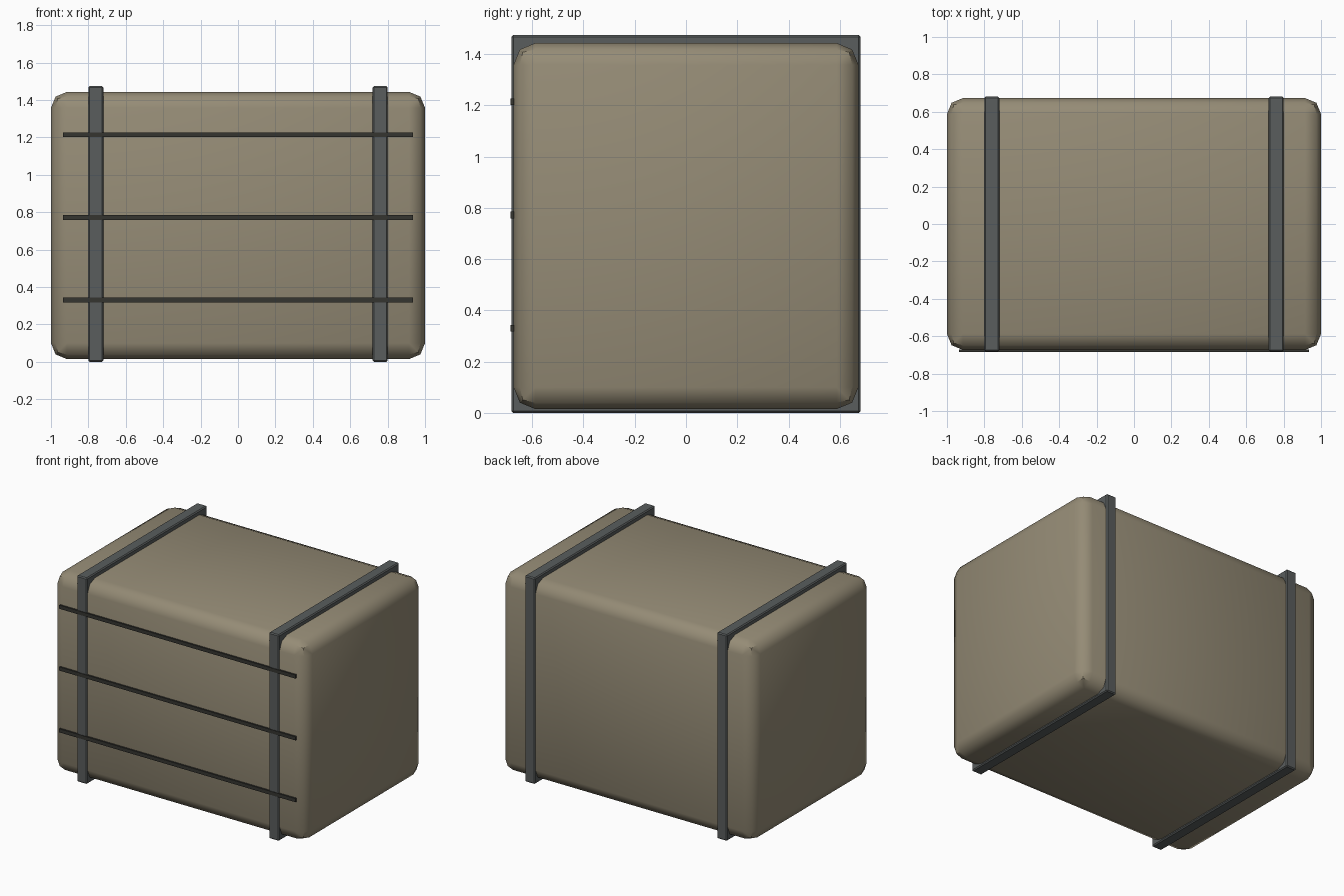
import bpy

if "Cube" in bpy.data.objects:
    bpy.data.objects.remove(bpy.data.objects["Cube"])


def material(name, rgb):
    m = bpy.data.materials.new(name)
    m.diffuse_color = (*rgb, 1)
    m.use_nodes = True
    m.node_tree.nodes["Principled BSDF"].inputs["Base Color"].default_value = m.diffuse_color
    return m


def box(name, lo, hi, mat, bevel=0, segments=1):
    """Box spanning lo..hi with optional bevelled edges."""
    bpy.ops.mesh.primitive_cube_add(size=1, location=[(a + b) / 2 for a, b in zip(lo, hi)])
    ob = bpy.context.object
    ob.name = name
    ob.scale = [b - a for a, b in zip(lo, hi)]
    bpy.ops.object.transform_apply(location=False, rotation=False, scale=True)
    ob.data.materials.append(mat)
    if bevel:
        mod = ob.modifiers.new("bevel", "BEVEL")
        mod.width = bevel
        mod.segments = segments
        bpy.ops.object.modifier_apply(modifier="bevel")
    return ob


canvas = material("canvas", (0.30, 0.26, 0.18))
strap_grey = material("strap_grey", (0.10, 0.11, 0.11))
seam_dark = material("seam_dark", (0.035, 0.035, 0.03))

# Rounded main body
box("body", (-1, -0.673, 0.015), (1, 0.673, 1.443), canvas, 0.085, 2)
bpy.ops.object.shade_smooth_by_angle(angle=0.8)

# Two straps wrapped around the body
for side, x in (("left", -0.76), ("right", 0.76)):
    box(f"{side}_strap", (x - 0.04, -0.681, 0), (x + 0.04, 0.681, 1.474), strap_grey, 0.007, 1)

# Three thin horizontal seams across the front
for i, z in enumerate((0.33, 0.772, 1.214)):
    box(f"front_seam_{i + 1}", (-0.935, -0.685, z - 0.013), (0.935, -0.672, z + 0.013), seam_dark)
